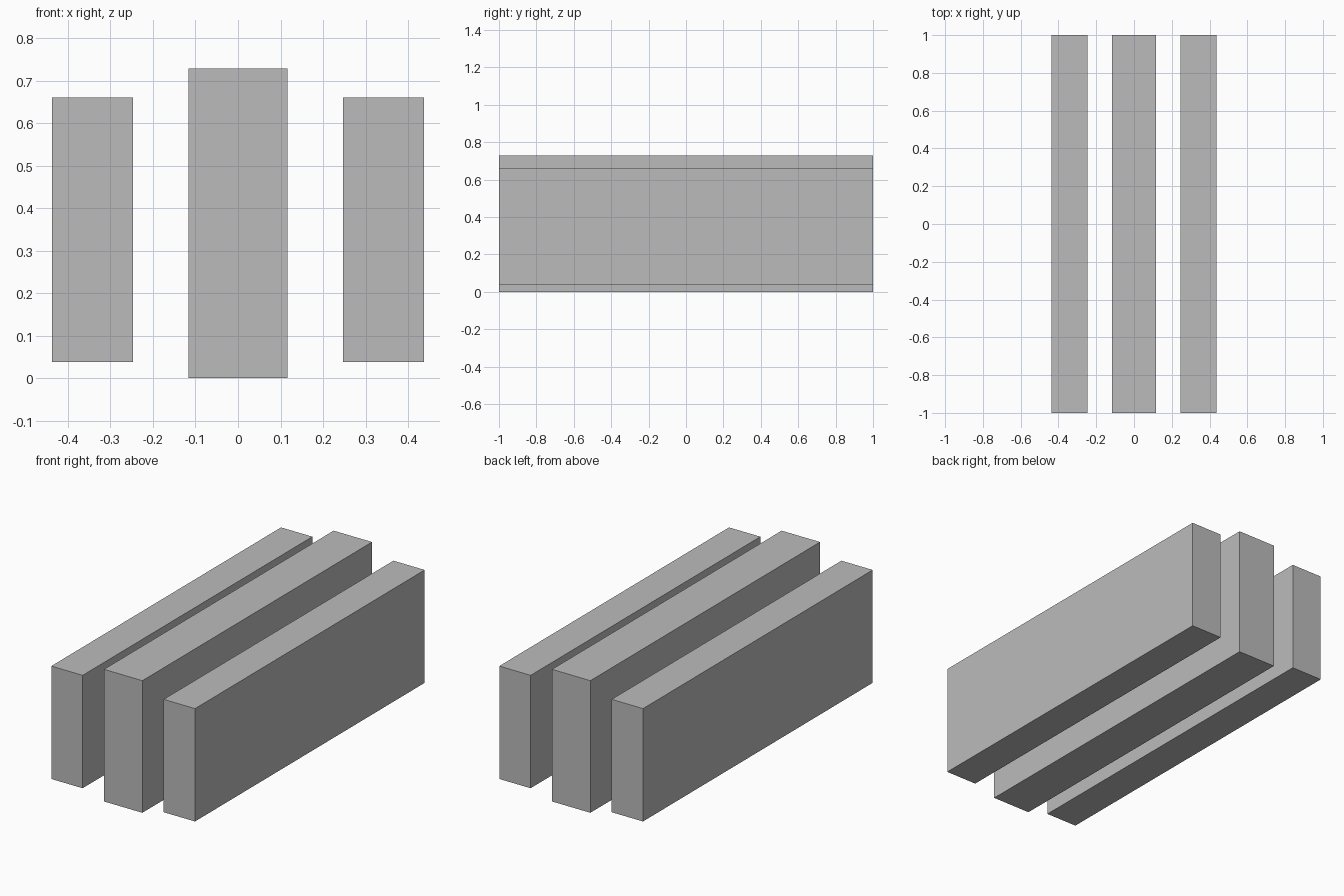
import bpy

# Remove the default cube
cube = bpy.data.objects.get("Cube")
if cube:
    bpy.data.objects.remove(cube, do_unlink=True)

# Single grey material
GREY = (0.5, 0.5, 0.5, 1.0)
grey = bpy.data.materials.new("plain_grey")
grey.use_nodes = True
grey.diffuse_color = GREY
grey.node_tree.nodes["Principled BSDF"].inputs["Base Color"].default_value = GREY

LENGTH = 2.0


def add_beam(name, x_min, x_max, z_min, z_max):
    """Rectangular beam running the full length front to back."""
    bpy.ops.mesh.primitive_cube_add(
        size=1, location=((x_min + x_max) / 2, 0, (z_min + z_max) / 2))
    beam = bpy.context.object
    beam.name = name
    beam.scale = (x_max - x_min, LENGTH, z_max - z_min)
    bpy.ops.object.transform_apply(location=False, rotation=False, scale=True)
    beam.data.materials.append(grey)


# Tall middle beam
add_beam("center_beam", -0.117, 0.117, 0.0, 0.728)

# Shorter beams, raised slightly on both sides
add_beam("left_beam", 0.247, 0.438, 0.038, 0.66)
add_beam("right_beam", -0.438, -0.247, 0.038, 0.66)
